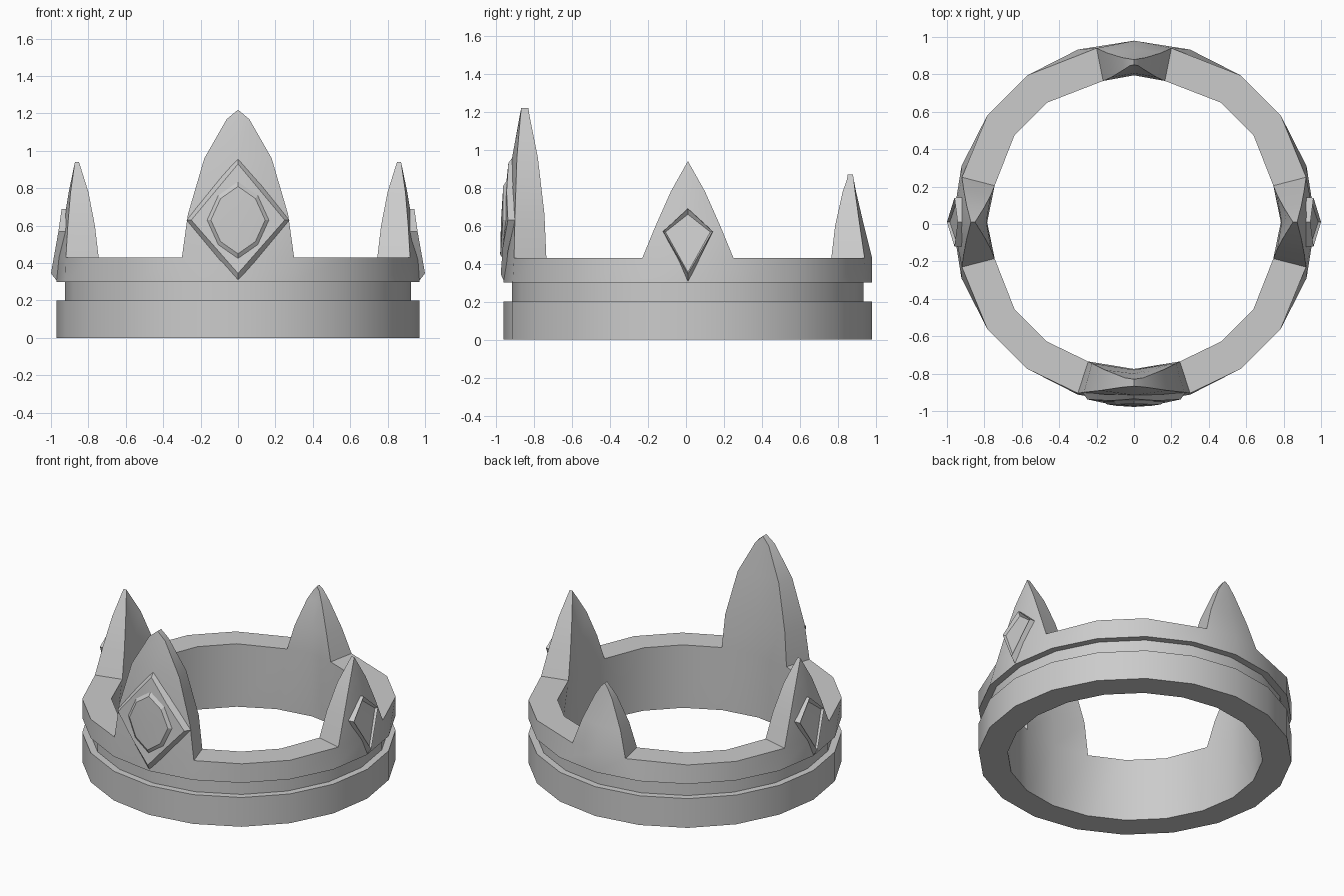
import bpy, bmesh
from math import sin, cos, pi, sqrt, radians
from mathutils import Matrix, Vector

if "Cube" in bpy.data.objects:
    bpy.data.objects.remove(bpy.data.objects["Cube"])

N = 20            # sides of the band
CY = 0.01         # band centre in y


def turn(k, u, d, z):
    """Point at sideways offset u, distance d outward, seen along band column k."""
    p = Matrix.Rotation(k * 2 * pi / N, 4, 'Z') @ Vector((u, -d, z))
    return p + Vector((0, CY, 0))


def finish(bm, name, angle=30):
    bmesh.ops.remove_doubles(bm, verts=bm.verts, dist=0.0005)
    bmesh.ops.recalc_face_normals(bm, faces=bm.faces)
    me = bpy.data.meshes.new(name)
    bm.to_mesh(me)
    bm.free()
    ob = bpy.data.objects.new(name, me)
    bpy.context.collection.objects.link(ob)
    bpy.ops.object.select_all(action='DESELECT')
    ob.select_set(True)
    bpy.context.view_layer.objects.active = ob
    bpy.ops.object.shade_smooth_by_angle(angle=radians(angle))
    return ob


# Spike rows: z, outer half width, inner half width,
# outer centre depth, outer edge depth, inner centre depth, inner edge depth
front = [(.43, .30, .245, .97, .915, .785, .745),
         (.66, .268, .225, .955, .91, .79, .755),
         (.96, .18, .155, .925, .90, .81, .79),
         (1.17, .06, .05, .887, .882, .835, .832),
         (1.22, 0, 0, .877, .877, .84, .84)]
side = [(.43, .24, .195, .97, .92, .785, .745),
        (.60, .17, .145, .935, .91, .79, .765),
        (.78, .09, .08, .905, .895, .815, .80),
        (.94, 0, 0, .872, .872, .85, .85)]
back = [(.43, .20, .165, .97, .93, .785, .755),
        (.60, .145, .12, .927, .905, .795, .775),
        (.78, .065, .055, .885, .88, .825, .815),
        (.845, .025, .02, .873, .873, .838, .838),
        (.87, 0, 0, .868, .868, .84, .84)]
spikes = {0: front, 5: side, 10: back, 15: side}

# Band with groove; its top edge meets the foot of each spike
bm = bmesh.new()
profile = [(.79, .43), (.79, 0), (.97, 0), (.97, .20), (.925, .20),
           (.925, .30), (.97, .30), (.97, .43)]
loops = [[turn(i, 0, r, z) for i in range(N)] for r, z in profile]
for k, rows in spikes.items():
    z, wo, wi, oc, oe, ic, ie = rows[0]
    for s in (-1, 0, 1):
        i = (k + s) % N
        loops[-1][i] = turn(k, s * wo, oe if s else oc, z)
        loops[0][i] = turn(k, s * wi, ie if s else ic, z)
vl = [[bm.verts.new(p) for p in lp] for lp in loops]
covered = {j % N for k in spikes for j in (k - 1, k)}
for a in range(len(vl)):
    b = (a + 1) % len(vl)
    for i in range(N):
        if b == 0 and i in covered:
            continue
        j = (i + 1) % N
        bm.faces.new((vl[a][i], vl[a][j], vl[b][j], vl[b][i]))

# Spikes lofted up from the band
for k, rows in spikes.items():
    rings = []
    for z, wo, wi, oc, oe, ic, ie in rows:
        pts = [(-wo, oe), (0, oc), (wo, oe), (wi, ie), (0, ic), (-wi, ie)]
        rings.append([bm.verts.new(turn(k, u, d, z)) for u, d in pts])
    for r0, r1 in zip(rings, rings[1:]):
        for i in range(6):
            j = (i + 1) % 6
            bm.faces.new((r0[i], r0[j], r1[j], r1[i]))
bmesh.ops.dissolve_degenerate(bm, dist=0.0005, edges=bm.edges)
finish(bm, "crown_band")


def jewel(name, k, rings, angle):
    """Nested rings of (u, depth, z) points, capped at the last ring."""
    bm = bmesh.new()
    vs = [[bm.verts.new(turn(k, *p)) for p in ring] for ring in rings]
    n = len(vs[0])
    for r0, r1 in zip(vs, vs[1:]):
        for i in range(n):
            j = (i + 1) % n
            bm.faces.new((r0[i], r0[j], r1[j], r1[i]))
    mid = sum((v.co for v in vs[-1]), Vector()) / n
    if n > 4:
        mid += Vector((0, -0.006, 0))
    c = bm.verts.new(mid)
    for i in range(n):
        bm.faces.new((vs[-1][i], vs[-1][(i + 1) % n], c))
    finish(bm, name, angle)


def oval(w, top, bot, r_bot, r_mid, r_top, bulge):
    """Eight-point kite wrapped round the band; bulge .5 keeps straight sides."""
    m = .63
    up, dn = m + (top - m) * bulge, m + (bot - m) * bulge
    hi, lo = (r_mid + r_top) / 2, (r_mid + r_bot) / 2
    b = w * bulge
    pts = [(0, r_bot, bot), (b, lo, dn), (w, r_mid, m), (b, hi, up),
           (0, r_top, top), (-b, hi, up), (-w, r_mid, m), (-b, lo, dn)]
    return [(u, sqrt(r * r - u * u), z) for u, r, z in pts]


# Large front jewel: kite frame with a raised faceted stone
jewel("front_jewel", 0, [
    oval(.275, .97, .30, .965, .95, .915, .5),
    oval(.25, .93, .345, .985, .98, .945, .5),
    oval(.165, .835, .425, .975, .972, .955, .64),
    oval(.145, .81, .45, .988, .985, .972, .64)], 20)


def kite(w, zb, zm, zt, rb, rm, rt):
    return [(0, rb, zb), (w, rm, zm), (0, rt, zt), (-w, rm, zm)]


# Side jewels: kite frames with a sunken flat stone
for name, k in (("right_jewel", 5), ("left_jewel", 15)):
    jewel(name, k, [
        kite(.132, .30, .57, .69, .965, .915, .91),
        kite(.13, .345, .57, .69, 1.0, .96, .943),
        kite(.118, .355, .567, .66, .985, .945, .93)], 20)
